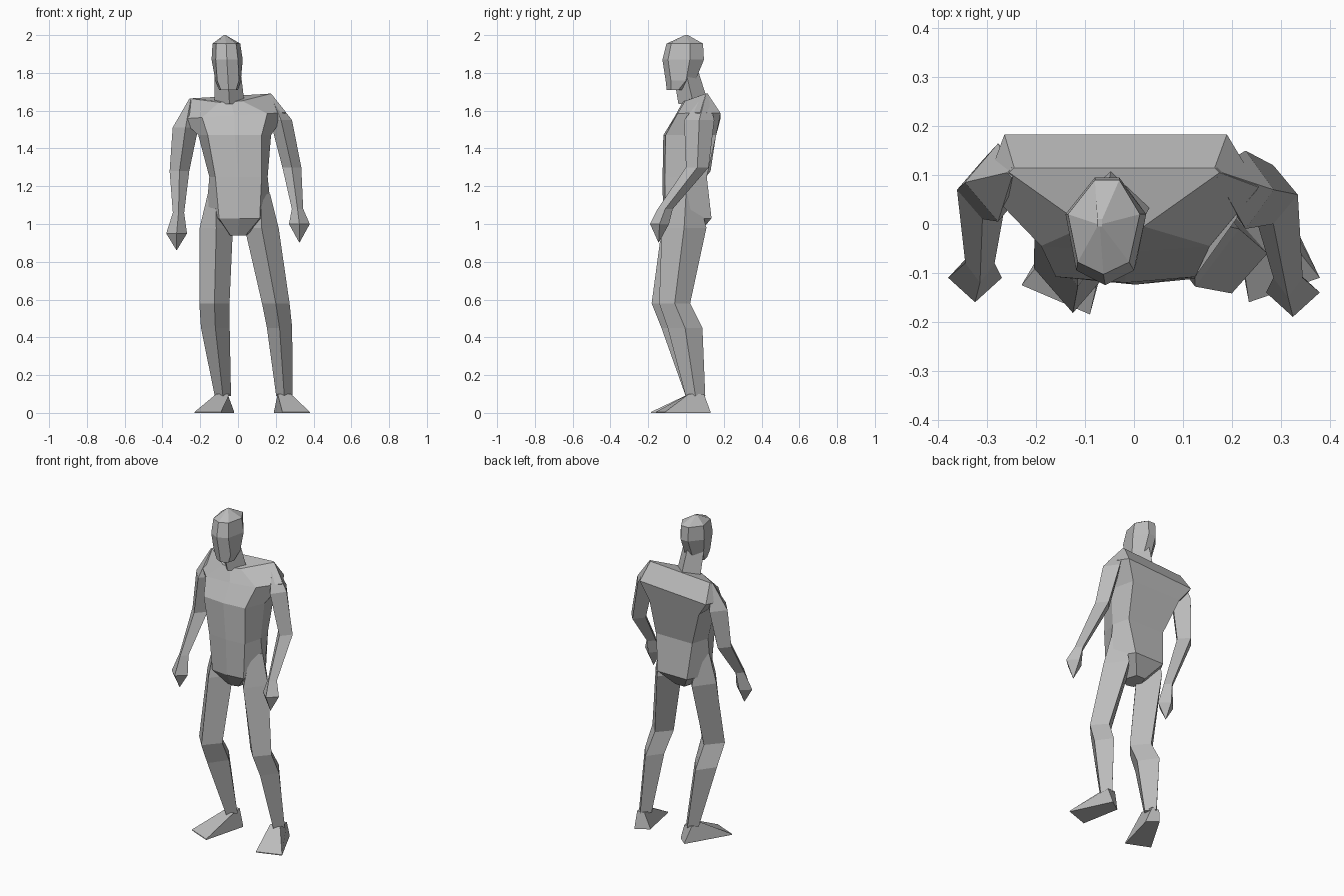
import bpy, bmesh, math

cube = bpy.data.objects.get("Cube")
if cube:
    bpy.data.objects.remove(cube, do_unlink=True)

GREY = (0.5, 0.5, 0.5, 1.0)
clay = bpy.data.materials.new("plain_grey")
clay.use_nodes = True
clay.diffuse_color = GREY
shader = clay.node_tree.nodes["Principled BSDF"]
shader.inputs["Base Color"].default_value = GREY
shader.inputs["Roughness"].default_value = 0.8


def loft(name, rings):
    """Skin a stack of equal-sized point rings and cap both ends."""
    bm = bmesh.new()
    loops = [[bm.verts.new(p) for p in ring] for ring in rings]
    for low, high in zip(loops, loops[1:]):
        for i in range(len(low)):
            j = (i + 1) % len(low)
            bm.faces.new((low[i], low[j], high[j], high[i]))
    bm.faces.new(loops[0])
    bm.faces.new(loops[-1])
    bmesh.ops.remove_doubles(bm, verts=bm.verts, dist=0.0005)
    bmesh.ops.recalc_face_normals(bm, faces=bm.faces)
    mesh = bpy.data.meshes.new(name)
    bm.to_mesh(mesh)
    bm.free()
    mesh.materials.append(clay)
    obj = bpy.data.objects.new(name, mesh)
    bpy.context.collection.objects.link(obj)
    return obj


def diamond(x, y, z, rx, ry):
    """Four-cornered ring with one corner pointing to the front."""
    return [(x, y - ry, z), (x + rx, y, z), (x, y + ry, z), (x - rx, y, z)]


def limb(name, sections):
    return loft(name, [diamond(*s) for s in sections])


def slab(z, front, side, back, ridge=.012, dip=0, lean=0):
    """Seven-cornered ring; each pair of corners is (right x, left x, y).
    A middle corner stands out in front by ridge; the front sinks by dip;
    lean raises the left side."""
    fr, fl, fy = front
    low = z - dip
    ring = [(fr, fy, low), ((fr + fl) / 2, fy - ridge, low), (fl, fy, low),
            (side[1], side[2], z), (back[1], back[2], z),
            (back[0], back[2], z), (side[0], side[2], z)]
    return [(x, y, h + lean * x) for x, y, h in ring]


# Torso, from crotch to shoulder tops
loft("torso", [
    slab(.94, (-.04, .04, -.05), (-.05, .05, 0), (-.03, .03, .06)),
    slab(1.03, (-.1, .115, -.11), (-.17, .18, 0), (-.1, .1, .135)),
    slab(1.25, (-.12, .125, -.112), (-.152, .157, 0), (-.12, .13, .11)),
    slab(1.47, (-.16, .125, -.108), (-.21, .175, .01), (-.2, .14, .16)),
    slab(1.575, (-.19, .155, -.045), (-.305, .255, .075), (-.265, .19, .183), lean=.06),
    slab(1.68, (-.1, .02, -.005), (-.255, .175, .105), (-.245, .165, .115),
         dip=.03, lean=.06),
])

# Neck and head
limb("neck", [(-.045, .04, 1.635, .08, .08), (-.055, 0, 1.8, .07, .068)])
loft("head", [
    slab(1.71, (-.09, -.01, -.08), (-.1, 0, -.04), (-.07, -.03, -.01), .022),
    slab(1.76, (-.11, .005, -.08), (-.12, .015, 0), (-.08, -.03, .05), .028),
    slab(1.87, (-.118, 0, -.095), (-.14, .025, .02), (-.08, -.03, .095), .03),
    slab(1.955, (-.115, -.01, -.078), (-.135, .012, .02), (-.08, -.03, .09), .025),
    slab(2, (-.075, -.065, -.005), (-.075, -.065, 0), (-.075, -.065, .01), 0),
])

# Arms, each running from shoulder to fingertip
limb("right_arm", [
    (-.25, .105, 1.66, .01, .01), (-.278, .085, 1.51, .068, .08),
    (-.31, .07, 1.28, .052, .06), (-.315, -.08, 1.06, .03, .04),
    (-.325, -.11, .95, .055, .05), (-.325, -.11, .86, 0, 0)])
limb("left_arm", [
    (.17, .105, 1.685, .01, .01), (.228, .07, 1.55, .058, .08),
    (.285, .06, 1.3, .05, .06), (.315, -.11, 1.08, .03, .04),
    (.325, -.14, 1, .055, .05), (.325, -.145, .9, 0, 0)])

# Legs, each running from hip to ankle
limb("right_leg", [
    (-.12, 0, 1.16, .04, .06), (-.115, -.01, .98, .088, .118),
    (-.125, -.09, .58, .08, .092), (-.12, -.025, .45, .076, .105),
    (-.08, .05, .09, .043, .052)])
limb("left_leg", [
    (.125, 0, 1.16, .045, .06), (.125, -.01, .98, .09, .118),
    (.2, -.06, .58, .073, .082), (.22, -.005, .45, .067, .092),
    (.245, .05, .09, .043, .052)])


# Feet: wedges from a sole outline up to the ankle
def foot(name, sole, ankle_x):
    ankle = [(ankle_x + dx, .05 + dy, .1)
             for dx, dy in ((-.035, -.035), (.035, -.035), (.025, .045), (-.025, .045))]
    ground = [(x, y, 0) for x, y in sole]
    rim = [(x, y, .005) for x, y in sole]
    loft(name, [ground, rim, ankle])


foot("right_foot", [(-.23, -.125), (-.09, -.185), (-.02, .08), (-.08, .13)], -.08)
foot("left_foot", [(.235, -.16), (.38, -.11), (.265, .13), (.19, .08)], .245)
